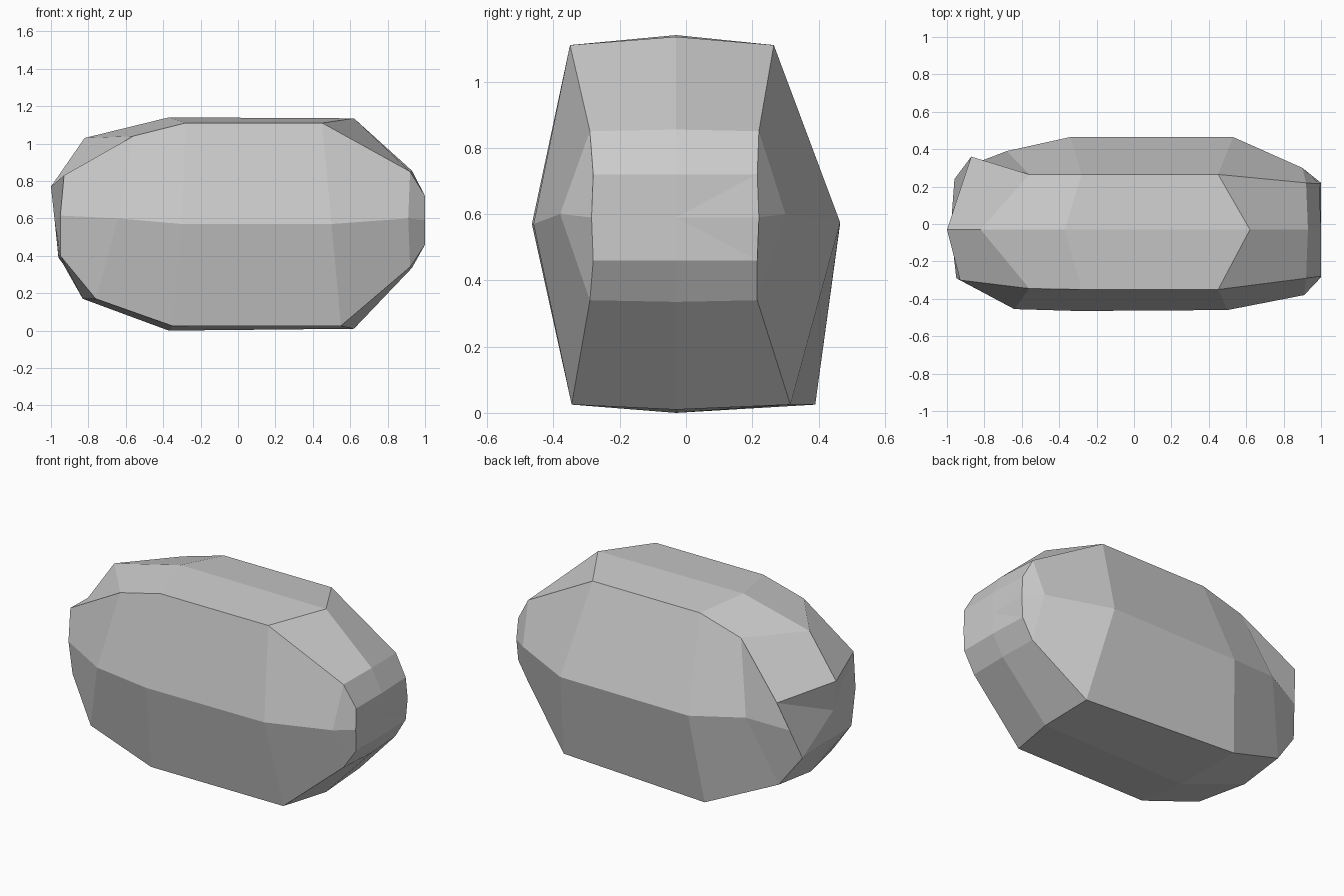
import bpy, bmesh
from mathutils import Vector

# Cross-sections of the faceted stone, from right end to left end.
# Each goes: top front, top ridge, top back, back belt,
# bottom back, bottom ridge, bottom front, front belt.
RINGS = [
    [(1, -.28, .72), (1, -.03, .72), (.99, .215, .72), (1, .22, .59),
     (.99, .215, .46), (1, -.03, .46), (1, -.28, .46), (1, -.285, .59)],
    [(.92, -.29, .85), (.93, -.03, .855), (.92, .22, .85), (.9, .3, .6),
     (.92, .215, .34), (.93, -.03, .335), (.92, -.29, .34), (.91, -.38, .6)],
    [(.45, -.35, 1.11), (.62, -.03, 1.135), (.45, .265, 1.11), (.53, .465, .575),
     (.61, .315, .025), (.62, -.03, .01), (.55, -.345, .025), (.5, -.46, .57)],
    [(-.28, -.35, 1.11), (-.37, -.03, 1.14), (-.28, .265, 1.11), (-.34, .465, .57),
     (-.4, .39, .025), (-.37, -.03, 0), (-.35, -.345, .025), (-.3, -.465, .57)],
    [(-.56, -.345, 1.04), (-.82, -.03, 1.03), (-.56, .265, 1.03), (-.68, .39, .62),
     (-.82, .27, .2), (-.83, -.03, .17), (-.76, -.345, .17), (-.64, -.455, .6)],
    [(-.93, -.3, .83), (-1, -.03, .77), (-.87, .36, .75), (-.915, .3, .57),
     (-.96, .24, .39), (-.96, -.03, .4), (-.95, -.25, .4), (-.95, -.29, .615)],
]

bm = bmesh.new()
rings = [[bm.verts.new(p) for p in r] for r in RINGS]

# Sides
for a, b in zip(rings, rings[1:]):
    for i in range(8):
        j = (i + 1) % 8
        bm.faces.new((a[i], a[j], b[j], b[i]))

# End caps
for r in (rings[0], rings[-1]):
    c = bm.verts.new((r[1].co + r[5].co) / 2)
    for i in range(8):
        bm.faces.new((r[i], r[(i + 1) % 8], c))

bmesh.ops.recalc_face_normals(bm, faces=bm.faces)
mesh = bpy.data.meshes.new("stone")
bm.to_mesh(mesh)
bm.free()
bpy.context.collection.objects.link(bpy.data.objects.new("stone", mesh))
